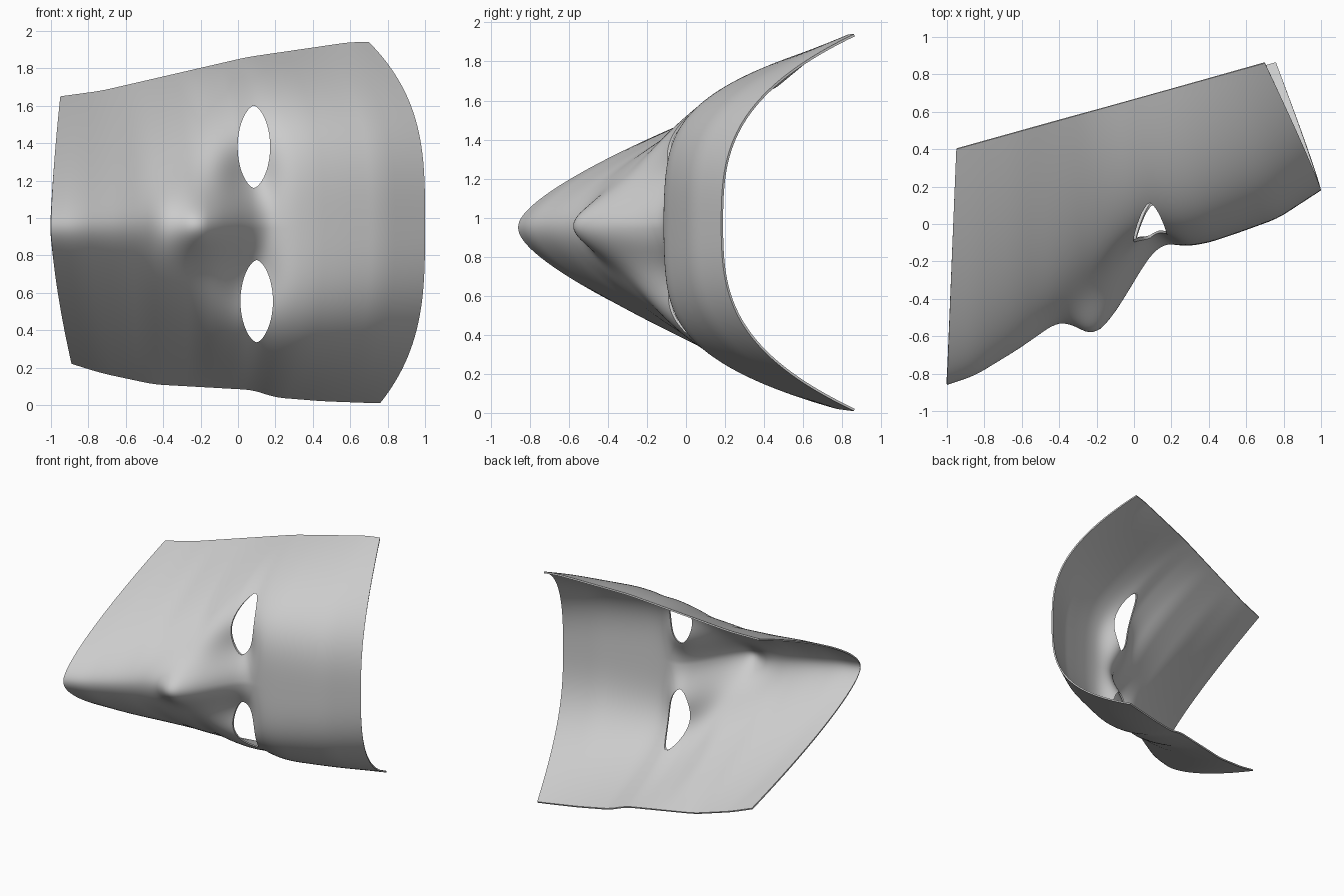
import bpy, bmesh, math

cube = bpy.data.objects.get("Cube")
if cube:
    bpy.data.objects.remove(cube)

mat = bpy.data.materials.new("plain grey")
mat.use_nodes = True
grey = (0.6, 0.6, 0.6, 1)
mat.diffuse_color = grey
mat.node_tree.nodes["Principled BSDF"].inputs["Base Color"].default_value = grey


def lerp(points, x):
    if x <= points[0][0]:
        (x0, y0), (x1, y1) = points[:2]
    elif x >= points[-1][0]:
        (x0, y0), (x1, y1) = points[-2:]
    else:
        (x0, y0), (x1, y1) = next((a, b) for a, b in zip(points, points[1:])
                                  if a[0] <= x <= b[0])
    return y0 + (y1 - y0) * (x - x0) / (x1 - x0)


def soft(points, x, r=0.05):
    """Piecewise line with rounded corners."""
    return sum(lerp(points, x + r * k / 4) for k in range(-4, 5)) / 9


# Profiles along the mask, from chin (-x) to forehead (+x)
CENTRE = [(-1, -.86), (-.85, -.81), (-.62, -.67), (-.42, -.53), (-.2, -.37), (0, -.2),
          (.13, -.1), (.28, -.12), (.4, -.1), (.55, -.05), (.77, .03), (1, .18)]
NOSE = [(-1, 0), (-.42, 0), (-.36, .04), (-.22, .21), (-.14, .21), (-.03, .14),
        (.06, .06), (.18, 0), (1, 0)]
POWER = [(-1, 1.4), (-.5, 1.5), (-.2, 2.1), (.08, 3.9), (.4, 3.9), (1, 3)]
TOP = [(-.95, 1.65), (-.73, 1.68), (.05, 1.86), (.6, 1.94), (.7, 1.94)]
BOTTOM = [(-.89, .22), (-.73, .17), (-.45, .11), (.08, .08), (.2, .04),
          (.45, .02), (.72, .01), (.76, .01)]


def bump(d, w):
    return math.exp(-(d / w) ** 2)


def shell_point(u, t):
    xc, a = 2 * u - 1, abs(t)
    zc = .95 + .02 * u
    if t > 0:
        xe = -.95 + 1.65 * u
        ze = soft(TOP, xe)
    else:
        xe = -.89 + 1.65 * u
        ze = soft(BOTTOM, xe)
    ye = .4 + .46 * u
    x = xc + (xe - xc) * a ** (1.5 + 1.7 * u)
    z = zc + (ze - zc) * a
    # Rounded V at the chin, broad U at the forehead
    p, r = soft(POWER, xc), .11
    h = ((a * a + r * r) ** (p / 2) - r ** p) / ((1 + r * r) ** (p / 2) - r ** p)
    yc = soft(CENTRE, xc)
    y = yc + (ye - yc) * h
    # Nose and eye sockets
    y -= soft(NOSE, xc) * bump(z - zc, .16)
    y += .08 * bump(x - .06, .13) * bump(abs(z - zc) - .27, .17)
    return x, y, z


# Mask shell
COLS, ROWS = 100, 100
bm = bmesh.new()
grid = [[bm.verts.new(shell_point(i / COLS, 2 * j / ROWS - 1))
         for j in range(ROWS + 1)] for i in range(COLS + 1)]
for i in range(COLS):
    for j in range(ROWS):
        bm.faces.new((grid[i][j], grid[i + 1][j], grid[i + 1][j + 1], grid[i][j + 1]))
mesh = bpy.data.meshes.new("mask_shell")
bm.to_mesh(mesh)
bm.free()
mask = bpy.data.objects.new("mask_shell", mesh)
bpy.context.collection.objects.link(mask)
mesh.materials.append(mat)
bpy.context.view_layer.objects.active = mask
mask.select_set(True)

solid = mask.modifiers.new("thickness", 'SOLIDIFY')
solid.thickness = .012
solid.offset = -1
bpy.ops.object.modifier_apply(modifier=solid.name)


# Almond eye holes, narrowing towards both ends
def eye_cutter(name, cx, cz, rx, rz):
    bm = bmesh.new()
    ring = []
    for k in range(40):
        a = math.tau * k / 40
        c, s = math.cos(a), math.sin(a)
        ring.append(bm.verts.new((cx + rx * math.copysign(abs(c) ** 1.25, c), -1, cz + rz * s)))
    face = bm.faces.new(ring)
    out = bmesh.ops.extrude_face_region(bm, geom=[face])
    bmesh.ops.translate(bm, vec=(0, 2, 0),
                        verts=[v for v in out["geom"] if isinstance(v, bmesh.types.BMVert)])
    bmesh.ops.recalc_face_normals(bm, faces=bm.faces)
    me = bpy.data.meshes.new(name)
    bm.to_mesh(me)
    bm.free()
    ob = bpy.data.objects.new(name, me)
    ob.hide_render = True
    bpy.context.collection.objects.link(ob)
    return ob


for name, cx, cz in (("upper_eye_cutter", .085, 1.38), ("lower_eye_cutter", .1, .555)):
    cutter = eye_cutter(name, cx, cz, .087, .22)
    cut = mask.modifiers.new(name, 'BOOLEAN')
    cut.operation = 'DIFFERENCE'
    cut.solver = 'EXACT'
    cut.object = cutter
    bpy.ops.object.modifier_apply(modifier=cut.name)
    bpy.data.objects.remove(cutter)

bpy.ops.object.shade_smooth_by_angle(angle=math.radians(40))
